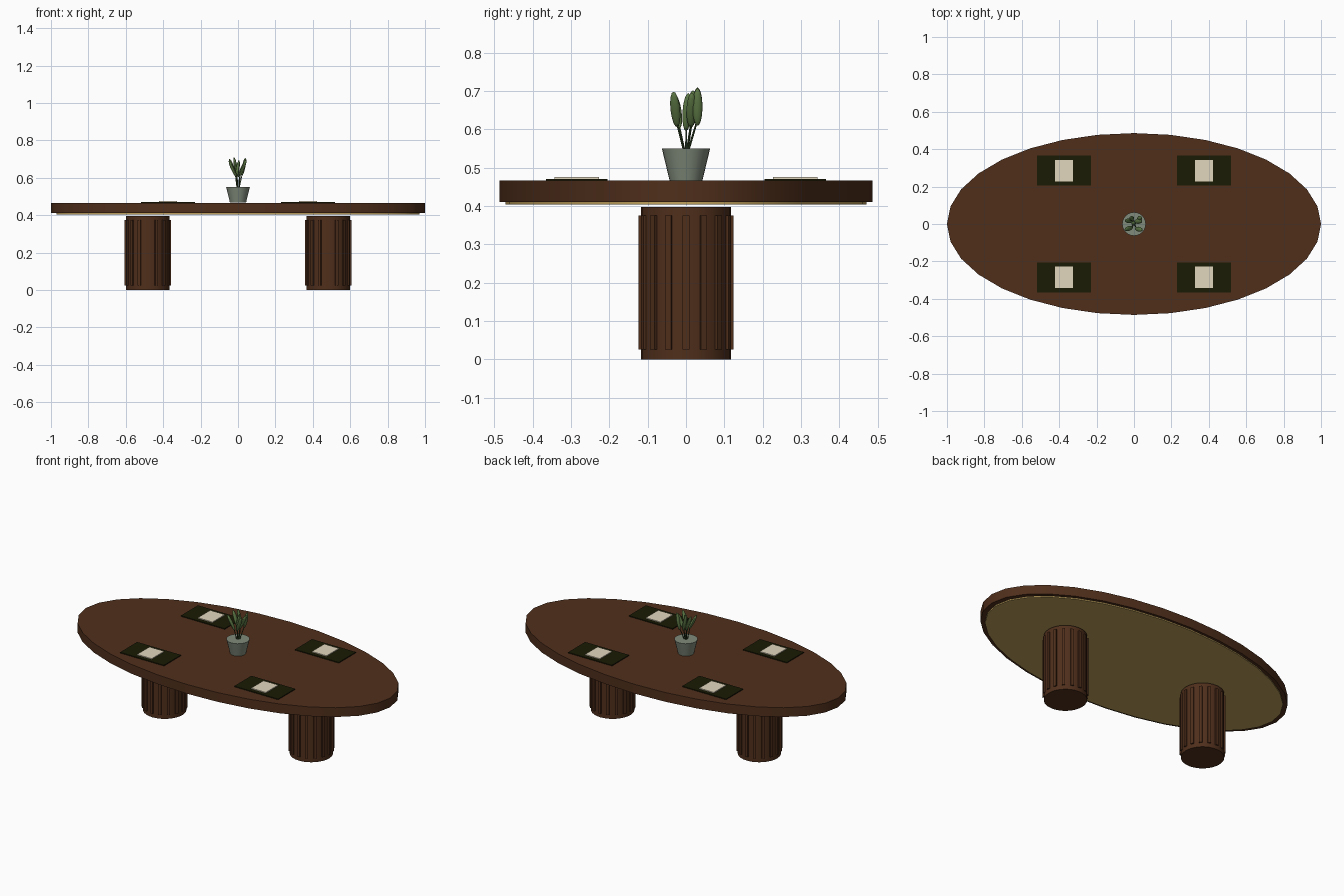
import bpy, bmesh, math
from mathutils import Vector, Matrix

if "Cube" in bpy.data.objects:
    bpy.data.objects.remove(bpy.data.objects["Cube"])


def material(name, rgb):
    m = bpy.data.materials.new(name)
    m.diffuse_color = (*rgb, 1)
    m.use_nodes = True
    m.node_tree.nodes["Principled BSDF"].inputs["Base Color"].default_value = m.diffuse_color
    return m


WOOD = material("dark_wood", (0.079, 0.028, 0.011))
OLIVE = material("olive_underside", (0.53, 0.36, 0.11))
MAT = material("placemat_green", (0.011, 0.011, 0.0015))
LINEN = material("linen", (0.76, 0.68, 0.51))
STONE = material("grey_pot", (0.22, 0.26, 0.20))
LEAF = material("leaf_green", (0.11, 0.19, 0.06))
STEM = material("stem_green", (0.035, 0.07, 0.02))


def finish(name, bm, mat, smooth=True):
    bmesh.ops.recalc_face_normals(bm, faces=bm.faces[:])
    me = bpy.data.meshes.new(name)
    bm.to_mesh(me)
    bm.free()
    ob = bpy.data.objects.new(name, me)
    bpy.context.collection.objects.link(ob)
    me.materials.append(mat)
    if smooth:
        bpy.ops.object.select_all(action='DESELECT')
        ob.select_set(True)
        bpy.context.view_layer.objects.active = ob
        bpy.ops.object.shade_smooth_by_angle(angle=math.radians(40))
    return ob


def drum(bm, r1, r2, z0, z1, sides=32, sy=1, at=(0, 0)):
    m = Matrix.Translation((at[0], at[1], (z0 + z1) / 2)) @ Matrix.Diagonal((1, sy, 1, 1))
    bmesh.ops.create_cone(bm, cap_ends=True, segments=sides, radius1=r1, radius2=r2,
                          depth=z1 - z0, matrix=m)


def box(bm, centre, size, turn=Matrix()):
    bmesh.ops.create_cube(bm, size=1, matrix=turn @ Matrix.Translation(centre)
                          @ Matrix.Diagonal((*size, 1)))


# Oval top and the thin plate beneath it
bm = bmesh.new()
drum(bm, 1.0, 1.0, 0.411, 0.466, sy=0.486)
finish("table_top", bm, WOOD)
bm = bmesh.new()
drum(bm, 0.97, 0.97, 0.404, 0.411, sy=0.485)
finish("underside_plate", bm, OLIVE)

# Two drum pedestals with sixteen slats each
for side, label in ((-1, "left"), (1, "right")):
    x = side * 0.482
    bm = bmesh.new()
    drum(bm, 0.117, 0.117, 0, 0.397, at=(x, 0))
    finish(label + "_pedestal", bm, WOOD)
    bm = bmesh.new()
    for i in range(16):
        turn = Matrix.Translation((x, 0, 0)) @ Matrix.Rotation(i * math.pi / 8, 4, 'Z')
        box(bm, (0.117, 0, 0.2), (0.014, 0.017, 0.35), turn)
    finish(label + "_pedestal_slats", bm, WOOD, False)

# Four place settings
for sx in (-1, 1):
    for sy in (-1, 1):
        tag = ("left" if sx < 0 else "right") + ("_front" if sy < 0 else "_back")
        x, y = sx * 0.375, sy * 0.285
        bm = bmesh.new()
        box(bm, (x, y, 0.4685), (0.288, 0.16, 0.005))
        finish(tag + "_placemat", bm, MAT, False)
        bm = bmesh.new()
        box(bm, (x, y, 0.4735), (0.096, 0.116, 0.005))
        finish(tag + "_napkin", bm, LINEN, False)

# Tapered pot, closed at the rim
bm = bmesh.new()
drum(bm, 0.043, 0.063, 0.467, 0.55, 24)
finish("pot", bm, STONE)

# Plant: a stem and a pointed oval leaf per row (x, y, leaf centre z, lean x, lean y)
stems, leaves = bmesh.new(), bmesh.new()
for x, y, z, lx, ly in ((-0.028, -0.024, 0.648, -0.45, -0.15), (0.026, -0.028, 0.652, 0.4, -0.10),
                        (-0.002, 0.003, 0.645, 0.15, 0.06), (-0.028, 0.017, 0.655, -0.4, 0.03),
                        (0.022, 0.014, 0.650, 0.45, 0.03), (0.030, 0.030, 0.658, 0.2, 0.0),
                        (-0.012, 0.030, 0.660, -0.2, 0.0)):
    d = Vector((lx, ly, 1)).normalized()
    turn = d.to_track_quat('Z', 'Y').to_matrix().to_4x4()
    c = Vector((x, y, z))
    bmesh.ops.create_uvsphere(leaves, u_segments=12, v_segments=8, radius=1,
                              matrix=Matrix.Translation(c) @ turn
                              @ Matrix.Diagonal((0.013, 0.009, 0.050, 1)))
    a, b = Vector((x * 0.15, y * 0.15, 0.54)), c - d * 0.035
    axis = b - a
    bmesh.ops.create_cone(stems, cap_ends=True, segments=8, radius1=0.003, radius2=0.002,
                          depth=axis.length, matrix=Matrix.Translation((a + b) / 2)
                          @ axis.to_track_quat('Z', 'Y').to_matrix().to_4x4())
finish("stems", stems, STEM)
finish("leaves", leaves, LEAF)
